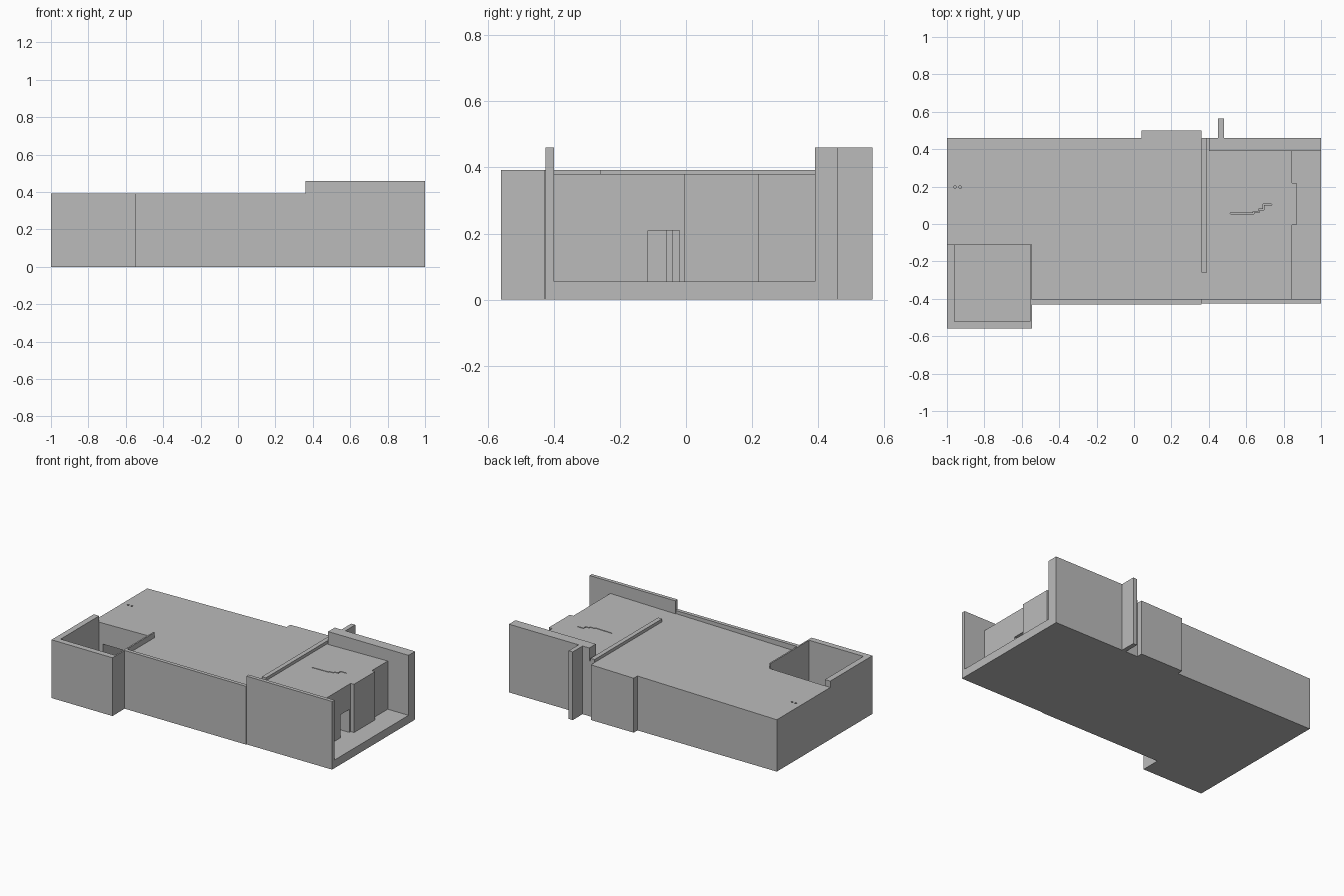
import bpy, bmesh

cube = bpy.data.objects.get("Cube")
if cube:
    bpy.data.objects.remove(cube)

grey = bpy.data.materials.new("plain grey")
grey.use_nodes = True
tone = (0.5, 0.5, 0.5, 1)
grey.diffuse_color = tone
grey.node_tree.nodes["Principled BSDF"].inputs["Base Color"].default_value = tone


def prism(name, outline, z0, top):
    """Extrude a footprint from z0 to a height, or to a height function of x."""
    height = top if callable(top) else lambda x: top
    bm = bmesh.new()
    low = [bm.verts.new((x, y, z0)) for x, y in outline]
    high = [bm.verts.new((x, y, height(x))) for x, y in outline]
    bm.faces.new(low)
    bm.faces.new(high)
    for i in range(len(low)):
        j = (i + 1) % len(low)
        bm.faces.new((low[i], low[j], high[j], high[i]))
    bmesh.ops.recalc_face_normals(bm, faces=bm.faces)
    mesh = bpy.data.meshes.new(name)
    bm.to_mesh(mesh)
    bm.free()
    mesh.materials.append(grey)
    ob = bpy.data.objects.new(name, mesh)
    bpy.context.collection.objects.link(ob)
    return ob


def box(name, x0, x1, y0, y1, z0, z1):
    return prism(name, [(x0, y0), (x1, y0), (x1, y1), (x0, y1)], z0, z1)


def cut(target, cutter):
    cutter.hide_render = True
    mod = target.modifiers.new("opening", 'BOOLEAN')
    mod.operation = 'DIFFERENCE'
    mod.solver = 'EXACT'
    mod.object = cutter
    bpy.context.view_layer.objects.active = target
    bpy.ops.object.modifier_apply(modifier=mod.name)
    bpy.data.objects.remove(cutter)


def roof(x):
    return 0.35 + 0.0165 * (x + 1)


TALL, RIM, FLOOR, DOOR = 0.46, 0.393, 0.055, 0.21

# House body with a gently rising roof
house = prism("house_body", [
    (-1, -0.11), (-0.555, -0.11), (-0.555, -0.405), (0.36, -0.405),
    (0.845, -0.40), (0.845, -0.005), (0.87, -0.005), (0.87, 0.22),
    (0.845, 0.22), (0.845, 0.39), (0.40, 0.39), (0.40, 0.46),
    (0.36, 0.46), (0.36, 0.50), (0.04, 0.50), (0.04, 0.46), (-1, 0.46)], 0, roof)

# Door openings
cut(house, box("terrace_door", 0.62, 0.9, -0.115, -0.02, FLOOR, DOOR))
cut(house, box("court_door", -0.93, -0.77, -0.2, 0.1, FLOOR, DOOR))

# Stepped slit and two small vents in the roof
steps = [(0.51, 0.06), (0.635, 0.06), (0.635, 0.068), (0.665, 0.068),
         (0.665, 0.08), (0.69, 0.08), (0.69, 0.107), (0.735, 0.107)]
ribbon = steps + [(x + 0.006, y - 0.006) for x, y in reversed(steps)]
cut(house, prism("roof_slit", ribbon, 0.25, 0.5))
for vx in (-0.957, -0.93):
    r = 0.007
    ring = [(vx + a * r, 0.197 + b * r) for a, b in
            ((1, .4), (.4, 1), (-.4, 1), (-1, .4), (-1, -.4), (-.4, -1), (.4, -1), (1, -.4))]
    cut(house, prism("roof_vent", ring, 0.25, 0.5))

# Partition inside the terrace door
box("door_partition", 0.62, 0.75, -0.06, -0.04, FLOOR, DOOR)

# Front parapet wall and roof divider
box("front_parapet", -0.555, 0.36, -0.43, -0.405, 0, RIM)
box("roof_divider", 0.36, 0.39, -0.26, 0.46, 0.3, RIM)

# Open court at the front right corner
box("court_floor", -1, -0.545, -0.56, -0.11, 0, FLOOR)
box("court_outer_wall", -1, -0.96, -0.56, -0.11, 0, RIM)
box("court_front_wall", -0.96, -0.555, -0.56, -0.52, 0, RIM)
box("court_inner_wall", -0.555, -0.545, -0.56, -0.11, 0, RIM)

# Terrace with tall side walls
box("terrace_floor", 0.845, 1, -0.40, 0.39, 0, FLOOR)
box("tall_front_wall", 0.36, 1, -0.425, -0.40, 0, TALL)
box("tall_back_wall", 0.40, 1, 0.39, 0.46, 0, TALL)
box("back_fin", 0.45, 0.48, 0.46, 0.565, 0, TALL)
